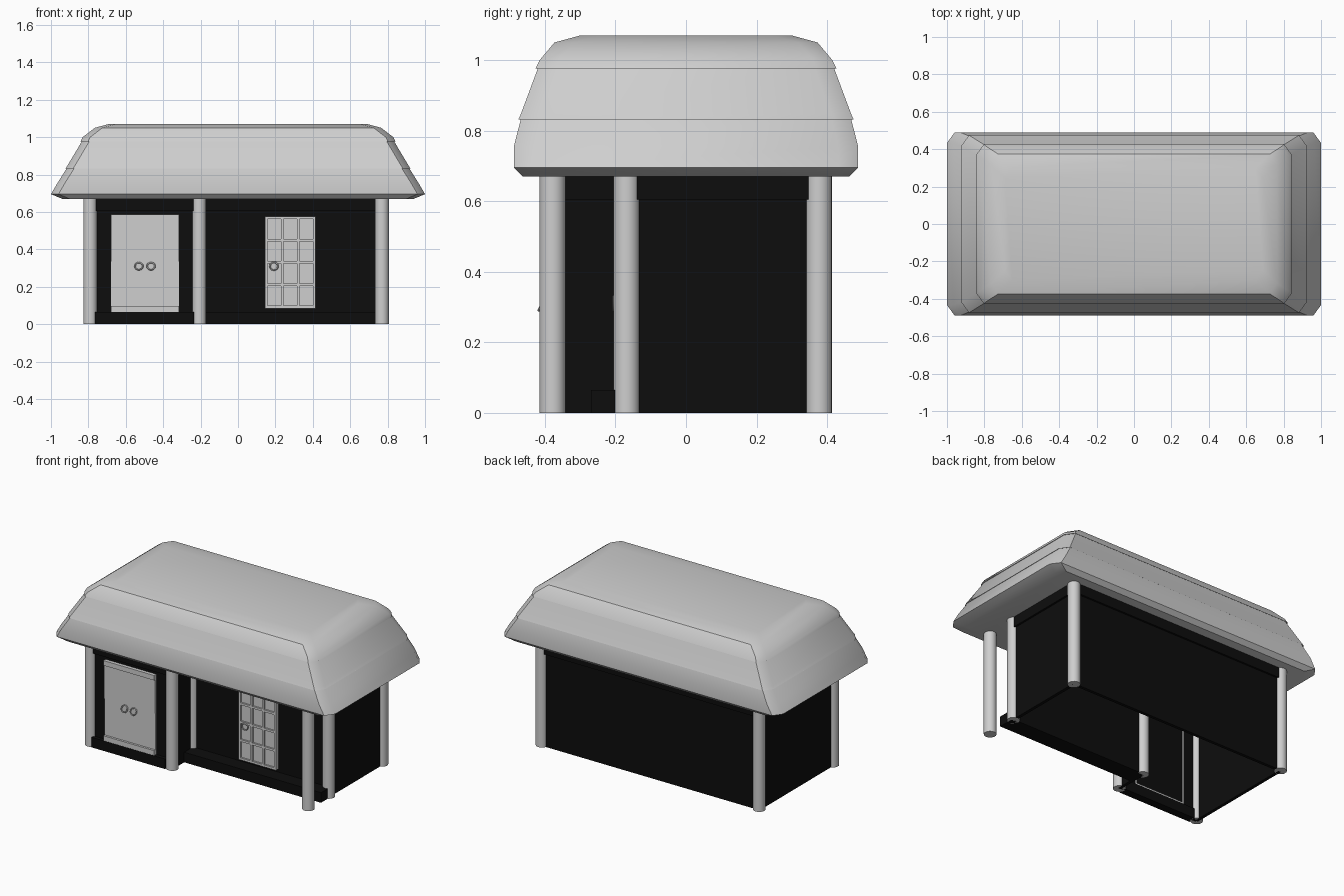
import bpy, bmesh, math

cube = bpy.data.objects.get("Cube")
if cube:
    bpy.data.objects.remove(cube, do_unlink=True)


def material(name, value):
    m = bpy.data.materials.new(name)
    m.use_nodes = True
    colour = (value, value, value, 1)
    m.diffuse_color = colour
    m.node_tree.nodes["Principled BSDF"].inputs["Base Color"].default_value = colour
    return m


GREY = material("pale grey", 0.62)
BLACK = material("black", 0.004)


def finish(bm, name, mat, angle=None):
    bmesh.ops.recalc_face_normals(bm, faces=bm.faces)
    mesh = bpy.data.meshes.new(name)
    bm.to_mesh(mesh)
    bm.free()
    ob = bpy.data.objects.new(name, mesh)
    bpy.context.collection.objects.link(ob)
    mesh.materials.append(mat)
    if angle:
        bpy.ops.object.select_all(action='DESELECT')
        ob.select_set(True)
        bpy.context.view_layer.objects.active = ob
        bpy.ops.object.shade_smooth_by_angle(angle=math.radians(angle))
    return ob


def box(name, x, y, z, mat):
    """Box from (low, high) pairs on each axis."""
    bm = bmesh.new()
    bmesh.ops.create_cube(bm, size=1)
    for v in bm.verts:
        v.co = [(a + b) / 2 + c * (b - a) for (a, b), c in zip((x, y, z), v.co)]
    return finish(bm, name, mat)


def post(x, y):
    bm = bmesh.new()
    bmesh.ops.create_cone(bm, cap_ends=True, segments=20, radius1=R, radius2=R, depth=EAVE)
    bmesh.ops.translate(bm, verts=bm.verts, vec=(x, y, EAVE / 2))
    finish(bm, "post", GREY, 40)


def ring(name, loc, tilt):
    bpy.ops.mesh.primitive_torus_add(location=loc, rotation=(math.radians(tilt), 0, 0),
                                     major_radius=0.021, minor_radius=0.004,
                                     major_segments=20, minor_segments=8)
    ob = bpy.context.object
    ob.name = name
    ob.data.materials.append(GREY)
    bpy.ops.object.shade_smooth_by_angle(angle=math.radians(60))


R, EAVE = 0.037, 0.675
LEFT, MID, RIGHT = -0.79, -0.207, 0.77
FRONT, PORCH, BACK = -0.378, -0.168, 0.377

# Roof: stacked rings with clipped corners (half width, half depth, height)
profile = [(0.94, 0.462, 0.67), (1.0, 0.488, 0.695), (0.965, 0.488, 0.755),
           (0.913, 0.467, 0.838), (0.922, 0.475, 0.832), (0.912, 0.468, 0.848),
           (0.832, 0.418, 0.982), (0.842, 0.427, 0.976), (0.83, 0.415, 1.0),
           (0.765, 0.373, 1.05), (0.69, 0.3, 1.07)]
bm = bmesh.new()
rings = []
for w, d, z in profile:
    cx, cy = w - 0.04, d - 0.055
    outline = [(w, cy), (cx, d), (-cx, d), (-w, cy), (-w, -cy), (-cx, -d), (cx, -d), (w, -cy)]
    rings.append([bm.verts.new((x, y, z)) for x, y in outline])
for a, b in zip(rings, rings[1:]):
    for i in range(8):
        j = (i + 1) % 8
        bm.faces.new((a[i], a[j], b[j], b[i]))
bm.faces.new(rings[0])
bm.faces.new(rings[-1])
finish(bm, "roof", GREY, 33)

# Posts
for px, py in [(LEFT, FRONT), (MID, FRONT), (RIGHT, FRONT), (MID, PORCH),
               (RIGHT, PORCH), (LEFT, BACK), (RIGHT, BACK)]:
    post(px, py)


# Thin walls between posts, each with a slightly thicker beam at the eave
def wall(name, x0, x1, y0, y1):
    for part, t, z0 in ((name, 0.01, 0), (name + "_beam", 0.022, 0.605)):
        tx, ty = (t, 0) if x0 == x1 else (0, t)
        box(part, (x0 - tx, x1 + tx), (y0 - ty, y1 + ty), (z0, 0.672), BLACK)


wall("back_wall", LEFT, RIGHT, BACK, BACK)
wall("left_end_wall", LEFT, LEFT, FRONT, BACK)
wall("right_end_wall", RIGHT, RIGHT, PORCH, BACK)
wall("porch_wall", MID, RIGHT, PORCH, PORCH)
wall("bay_front_wall", LEFT, MID, FRONT, FRONT)
wall("bay_side_wall", MID, MID, FRONT, PORCH)

# Sills at the foot of the front walls
box("bay_sill", (-0.765, -0.235), (-0.412, -0.36), (0, 0.065), BLACK)
box("porch_step", (MID, 0.785), (-0.27, PORCH), (0, 0.065), BLACK)

# Cupboard with upper and lower leaves, rails and two ring pulls
X0, X1 = -0.68, -0.315
box("cupboard_lower_leaf", (X0, X1), (-0.396, -0.38), (0.065, 0.335), GREY)
box("cupboard_upper_leaf", (X0, X1), (-0.402, -0.38), (0.335, 0.585), GREY)
for z in (0.065, 0.553):
    box("cupboard_rail", (X0, X1), (-0.41, -0.38), (z, z + 0.032), GREY)
for x in (-0.53, -0.465):
    ring("cupboard_ring", (x, -0.408, 0.31), 65)

# Thin rim of the cupboard showing on the inside
for x in (X0, X1 - 0.01):
    box("cupboard_rim_side", (x, x + 0.01), (-0.37, -0.362), (0.065, 0.585), GREY)
for z in (0.065, 0.575):
    box("cupboard_rim_edge", (X0, X1), (-0.37, -0.362), (z, z + 0.01), GREY)

# Glazed door: backing panel, raised bars and a ring pull
D0, D1, B0, B1 = 0.145, 0.415, 0.085, 0.575
box("door_panel", (D0, D1), (-0.192, PORCH), (B0, B1), GREY)
for i in range(4):
    x = D0 + 0.007 + i * (D1 - D0 - 0.014) / 3
    box("door_upright", (x - 0.007, x + 0.007), (-0.204, -0.18), (B0, B1), GREY)
for i in range(5):
    z = B0 + 0.007 + i * (B1 - B0 - 0.014) / 4
    box("door_crossbar", (D0, D1), (-0.203, -0.18), (z - 0.007, z + 0.007), GREY)
ring("door_ring", (0.192, -0.204, 0.31), 90)
